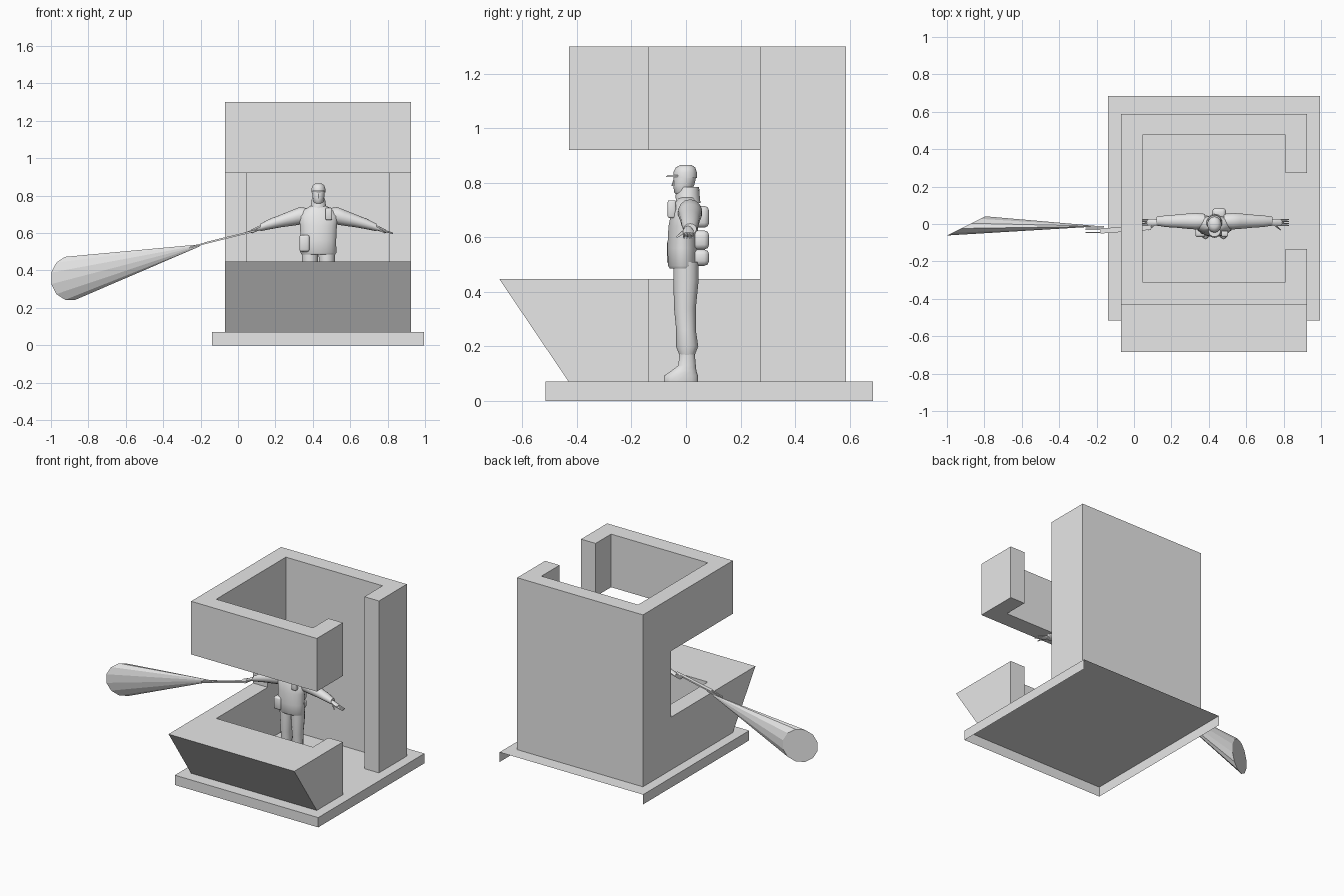
import bpy, bmesh, math
from mathutils import Vector

if "Cube" in bpy.data.objects:
    bpy.data.objects.remove(bpy.data.objects["Cube"])

grey = bpy.data.materials.new("light_grey")
grey.use_nodes = True
grey.diffuse_color = (0.8, 0.8, 0.8, 1)
grey.node_tree.nodes["Principled BSDF"].inputs["Base Color"].default_value = (0.8, 0.8, 0.8, 1)

CX = 0.43                      # middle of the standing figure
X, Y, Z = Vector((1, 0, 0)), Vector((0, 1, 0)), Vector((0, 0, 1))


def finish(name, bm, smooth=None):
    bmesh.ops.recalc_face_normals(bm, faces=bm.faces)
    me = bpy.data.meshes.new(name)
    bm.to_mesh(me)
    bm.free()
    ob = bpy.data.objects.new(name, me)
    bpy.context.collection.objects.link(ob)
    me.materials.append(grey)
    bpy.ops.object.select_all(action="DESELECT")
    ob.select_set(True)
    bpy.context.view_layer.objects.active = ob
    if smooth:
        bpy.ops.object.shade_smooth_by_angle(angle=math.radians(smooth))
    return ob


def prism(name, points, offset):
    """Extrude a flat outline along an offset."""
    bm = bmesh.new()
    face = bm.faces.new([bm.verts.new(p) for p in points])
    new = bmesh.ops.extrude_face_region(bm, geom=[face])["geom"]
    bmesh.ops.translate(bm, vec=offset, verts=[v for v in new if isinstance(v, bmesh.types.BMVert)])
    return finish(name, bm)


def loft(name, rings, u, v, sides=14, smooth=50):
    """Skin elliptical rings given as (x, y, z, radius along u, radius along v)."""
    bm = bmesh.new()
    loops = []
    for x, y, z, ru, rv in rings:
        turn = [(i + 0.5) * math.tau / sides for i in range(sides)]
        loops.append([bm.verts.new(Vector((x, y, z)) + u * ru * math.cos(a) + v * rv * math.sin(a))
                      for a in turn])
    for a, b in zip(loops, loops[1:]):
        for i in range(sides):
            j = (i + 1) % sides
            bm.faces.new((a[i], a[j], b[j], b[i]))
    bm.faces.new(loops[0])
    bm.faces.new(loops[-1])
    return finish(name, bm, smooth)


def upright(name, rings, x=CX, sides=14):
    """Loft of rings stacked upwards: (z, y, half width, half depth)."""
    return loft(name, [(x, y, z, rx, ry) for z, y, rx, ry in rings], X, Y, sides)


def soft_box(name, centre, size, bevel):
    bm = bmesh.new()
    bmesh.ops.create_cube(bm, size=1)
    for v in bm.verts:
        v.co = Vector(centre) + Vector(a * b for a, b in zip(v.co, size))
    bmesh.ops.bevel(bm, geom=bm.edges[:], offset=bevel, segments=2, affect="EDGES", profile=0.5)
    return finish(name, bm, 50)


# Base plate: a thin shell open below and at the back
bm = bmesh.new()
bmesh.ops.create_cube(bm, size=1)
for v in bm.verts:
    v.co = (0.428 + v.co.x * 1.135, 0.085 + v.co.y * 1.2, 0.035 + v.co.z * 0.07)
bm.normal_update()
bmesh.ops.delete(bm, geom=[f for f in bm.faces if f.normal.z < -0.5 or f.normal.y > 0.5],
                 context="FACES")
finish("base_plate", bm)

# Booth walls: C-shaped plan, then the side profile is cut through it
L, R, F, B = -0.07, 0.925, -0.685, 0.587
IL, IR, IF, IB = 0.045, 0.81, -0.31, 0.477
D0, D1 = -0.135, 0.272
plan = [(L, F), (R, F), (R, D0), (IR, D0), (IR, IF), (IL, IF),
        (IL, IB), (IR, IB), (IR, D1), (R, D1), (R, B), (L, B)]
walls = prism("booth_walls", [(x, y, 0.07) for x, y in plan], Z * 1.23)
cut = [(-0.383, 0), (F, 0.447), (D1, 0.447), (D1, 0.92), (-0.43, 0.92),
       (-0.43, 1.4), (-0.9, 1.4), (-0.9, 0)]
cutter = prism("profile_cutter", [(-0.3, y, z) for y, z in cut], X * 1.5)
cutter.hide_render = True
mod = walls.modifiers.new("opening", "BOOLEAN")
mod.operation, mod.solver, mod.object = "DIFFERENCE", "EXACT", cutter
bpy.context.view_layer.objects.active = walls
bpy.ops.object.modifier_apply(modifier="opening")
bpy.data.objects.remove(cutter)

# Jacket, collar, neck and head
upright("jacket", [(0.485, -0.01, 0.09, 0.05), (0.495, -0.01, 0.097, 0.056), (0.56, -0.012, 0.096, 0.057),
                   (0.64, -0.01, 0.1, 0.055), (0.69, -0.005, 0.105, 0.05), (0.72, 0, 0.085, 0.044),
                   (0.745, 0.005, 0.045, 0.036)], sides=20)
upright("collar", [(0.725, 0.008, 0.048, 0.045), (0.755, 0.006, 0.04, 0.044), (0.785, 0.012, 0.036, 0.036),
                   (0.78, 0.01, 0.028, 0.028)])
upright("head", [(0.75, -0.005, 0.02, 0.022), (0.765, -0.014, 0.026, 0.03), (0.79, -0.008, 0.032, 0.038),
                 (0.82, -0.004, 0.035, 0.041), (0.845, -0.002, 0.032, 0.038)])
upright("nose", [(0.788, -0.046, 0.007, 0.008), (0.812, -0.042, 0.003, 0.004)], sides=6)
upright("cap", [(0.818, -0.003, 0.038, 0.043), (0.838, -0.003, 0.038, 0.043), (0.856, -0.002, 0.031, 0.036),
                (0.865, 0, 0.017, 0.02)])
upright("cap_brim", [(0.82, -0.043, 0.032, 0.031), (0.828, -0.038, 0.032, 0.03)])

# Limbs, mirrored about the middle of the figure
for side, s in (("right", -1), ("left", 1)):
    upright(side + "_leg", [(0.51, 0, 0.046, 0.046), (0.44, 0, 0.043, 0.046), (0.34, -0.004, 0.036, 0.04),
                            (0.26, 0, 0.034, 0.036), (0.2, 0.004, 0.036, 0.041), (0.165, 0.004, 0.027, 0.027)],
            CX + s * 0.045)
    upright(side + "_boot", [(0.07, -0.018, 0.028, 0.062), (0.092, -0.018, 0.03, 0.062),
                             (0.11, -0.008, 0.027, 0.046), (0.13, 0.004, 0.024, 0.032),
                             (0.175, 0.004, 0.025, 0.028)], CX + s * 0.048)
    sleeve = [(0.05, 0.69, 0.04, 0.042), (0.1, 0.692, 0.045, 0.047), (0.14, 0.681, 0.042, 0.042),
              (0.2, 0.665, 0.036, 0.034), (0.26, 0.648, 0.032, 0.028), (0.31, 0.63, 0.024, 0.02)]
    loft(side + "_sleeve", [(CX + s * d, 0.015, z, ry, rz) for d, z, ry, rz in sleeve], Y, Z)
    palm = [(0.305, 0.63, 0.014, 0.013), (0.33, 0.621, 0.021, 0.012), (0.36, 0.609, 0.02, 0.009)]
    loft(side + "_hand", [(CX + s * d, 0.008, z, ry, rz) for d, z, ry, rz in palm], Y, Z, 10)
    for i in range(4):
        y = -0.007 + i * 0.01
        loft(f"{side}_finger_{i + 1}", [(CX + s * 0.355, y, 0.611, 0.005, 0.006),
                                        (CX + s * 0.4, y, 0.598, 0.003, 0.004)], Y, Z, 6)
    loft(side + "_thumb", [(CX + s * 0.325, -0.008, 0.62, 0.007, 0.007),
                           (CX + s * 0.355, -0.032, 0.602, 0.004, 0.004)], Y, Z, 6)

# Pouches on the jacket
soft_box("hip_pouch", (0.355, -0.045, 0.545), (0.055, 0.05, 0.09), 0.012)
soft_box("chest_radio", (0.485, -0.052, 0.703), (0.036, 0.03, 0.065), 0.006)
for i, z in enumerate((0.525, 0.59, 0.675)):
    soft_box(f"back_pouch_{i + 1}", (0.455, 0.055, z), (0.075, 0.06, 0.06 + 0.01 * i), 0.018)

# Hand-held pointer with a forked tip, and the beam spreading from it
loft("pointer_rod", [(0.09, -0.02, 0.612, 0.016, 0.007), (-0.18, -0.037, 0.545, 0.02, 0.007)], Y, Z, 4, None)
for i, y in enumerate((-0.015, -0.028, -0.045)):
    loft(f"pointer_tine_{i + 1}", [(-0.16, y, 0.55, 0.005, 0.006), (-0.26, y, 0.522, 0.005, 0.006)], Y, Z, 4, None)
loft("beam_cone", [(-0.897, -0.01, 0.358, 0.118, 0.119), (-0.21, -0.012, 0.533, 0.005, 0.006)],
     Vector((0.89, 0.45, 0)), Z, 12, None)
